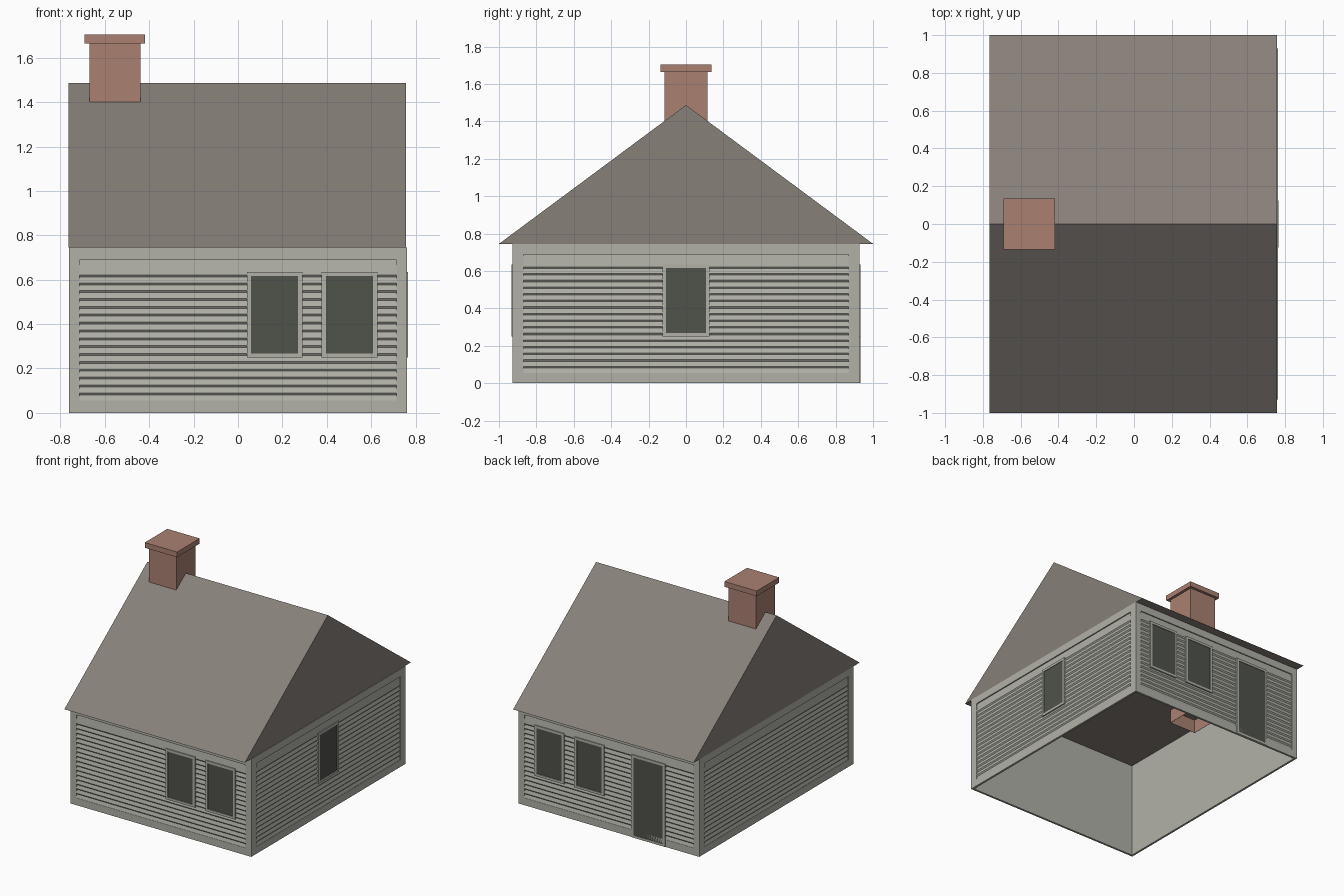
import bpy, bmesh
from math import pi
from mathutils import Matrix, Vector

cube = bpy.data.objects.get("Cube")
if cube:
    bpy.data.objects.remove(cube, do_unlink=True)


def material(name, rgb):
    m = bpy.data.materials.new(name)
    m.use_nodes = True
    m.diffuse_color = (*rgb, 1)
    m.node_tree.nodes["Principled BSDF"].inputs["Base Color"].default_value = (*rgb, 1)
    return m


WALL = material("grey_paint", (0.44, 0.44, 0.395))
ROOF = material("brown_grey_roof", (0.242, 0.216, 0.195))
BRICK = material("brick_red", (0.40, 0.22, 0.165))
GLASS = material("dark_opening", (0.08, 0.084, 0.07))

HX, HY, EAVE, RIDGE = 0.762, 0.928, 0.745, 1.487
TRIM = 0.012      # depth of the boards on the wall shell


def finish(name, bm, mat, matrix=Matrix()):
    bmesh.ops.recalc_face_normals(bm, faces=bm.faces)
    mesh = bpy.data.meshes.new(name)
    bm.to_mesh(mesh)
    bm.free()
    mesh.materials.append(mat)
    ob = bpy.data.objects.new(name, mesh)
    ob.matrix_world = matrix
    bpy.context.collection.objects.link(ob)
    return ob


def add_box(bm, x0, x1, y0, y1, z0, z1):
    size = Matrix.Diagonal((x1 - x0, y1 - y0, z1 - z0, 1))
    centre = Matrix.Translation(((x0 + x1) / 2, (y0 + y1) / 2, (z0 + z1) / 2))
    bmesh.ops.create_cube(bm, size=1, matrix=centre @ size)


def extrude_profile(bm, points, length):
    """Sweep a closed profile along x."""
    face = bm.faces.new([bm.verts.new(p) for p in points])
    ext = bmesh.ops.extrude_face_region(bm, geom=[face])["geom"]
    verts = [v for v in ext if isinstance(v, bmesh.types.BMVert)]
    bmesh.ops.translate(bm, vec=(length, 0, 0), verts=verts)


def tube(name, x0, x1, y0, y1, z0, z1, mat, thickness):
    """Open-ended rectangular shell."""
    bm = bmesh.new()
    add_box(bm, x0, x1, y0, y1, z0, z1)
    ends = [f for f in bm.faces if abs(f.normal.z) > 0.5]
    bmesh.ops.delete(bm, geom=ends, context='FACES_ONLY')
    ob = finish(name, bm, mat)
    mod = ob.modifiers.new("thickness", 'SOLIDIFY')
    mod.thickness = thickness
    mod.offset = -1
    return ob


def ring(bm, u0, u1, z0, z1, border, y0, y1):
    """Four boards around a rectangle: border is (side, bottom, top)."""
    s, b, t = border
    add_box(bm, u0, u0 + s, y0, y1, z0, z1)
    add_box(bm, u1 - s, u1, y0, y1, z0, z1)
    add_box(bm, u0 + s, u1 - s, y0, y1, z1 - t, z1)
    if b:
        add_box(bm, u0 + s, u1 - s, y0, y1, z0, z0 + b)


def build_wall(side, half, matrix, openings):
    """Wall in its own frame: outer face on y = 0, outward is -y."""
    # corner and edge boards
    bm = bmesh.new()
    ring(bm, -half, half, 0, EAVE, (0.048, 0.055, 0.057), 0, TRIM)
    finish(side + "_trim", bm, WALL, matrix)

    # overlapping boards with a sloping lip under each
    lap, lip, out, back = 0.0354, 0.009, 0.002, 0.009
    bottom, u = 0.055, half - 0.048
    points = [(-u, TRIM, bottom), (-u, out, bottom)]
    for i in range(1, 17):
        z = bottom + i * lap
        points += [(-u, back, z - lip), (-u, out, z)]
    points += [(-u, back, EAVE - 0.057), (-u, TRIM, EAVE - 0.057)]
    bm = bmesh.new()
    extrude_profile(bm, points, 2 * u)
    finish(side + "_siding", bm, WALL, matrix)

    # windows and door
    for name, u0, u1, z0, z1 in openings:
        sill = 0.018
        bm = bmesh.new()
        ring(bm, u0, u1, z0, z1, (0.019, sill, 0.019), -0.004, TRIM)
        finish(f"{side}_{name}_frame", bm, WALL, matrix)
        bm = bmesh.new()
        add_box(bm, u0 + 0.018, u1 - 0.018, 0.0, 0.008, z0 + sill, z1 - 0.018)
        finish(f"{side}_{name}_pane", bm, GLASS, matrix)


# hollow wall shell
tube("wall_shell", -HX + TRIM, HX - TRIM, -HY + TRIM, HY - TRIM, 0, EAVE, WALL, 0.006)

pair = [("inner_window", 0.04, 0.29, 0.25, 0.635), ("outer_window", 0.377, 0.628, 0.25, 0.635)]
mirrored = [(n, -b, -a, c, d) for n, a, b, c, d in pair]
door = [("door", 0.19, 0.475, 0.0, 0.63)]
single = [("window", -0.125, 0.125, 0.25, 0.635)]
walls = [("front", HX, (0, -HY, 0), 0, pair),
         ("back", HX, (0, HY, 0), pi, mirrored + door),
         ("left", HY - TRIM, (HX, 0, 0), pi / 2, single),
         ("right", HY - TRIM, (-HX, 0, 0), -pi / 2, [])]
for side, half, place, turn, openings in walls:
    matrix = Matrix.Translation(Vector(place)) @ Matrix.Rotation(turn, 4, 'Z')
    build_wall(side, half, matrix, openings)

# gabled roof block with a flat ceiling
bm = bmesh.new()
extrude_profile(bm, [(-0.764, -1, EAVE), (-0.764, 1, EAVE), (-0.764, 0, RIDGE)], 1.522)
finish("roof", bm, ROOF)

# chimney stack, open below the ceiling, and its cap
cx, r, cap = -0.555, 0.115, 0.136
tube("chimney_stack", cx - r, cx + r, -r, r, 0.64, 1.67, BRICK, 0.003)
bm = bmesh.new()
add_box(bm, cx - cap, cx + cap, -cap, cap, 1.665, 1.705)
finish("chimney_cap", bm, BRICK)
